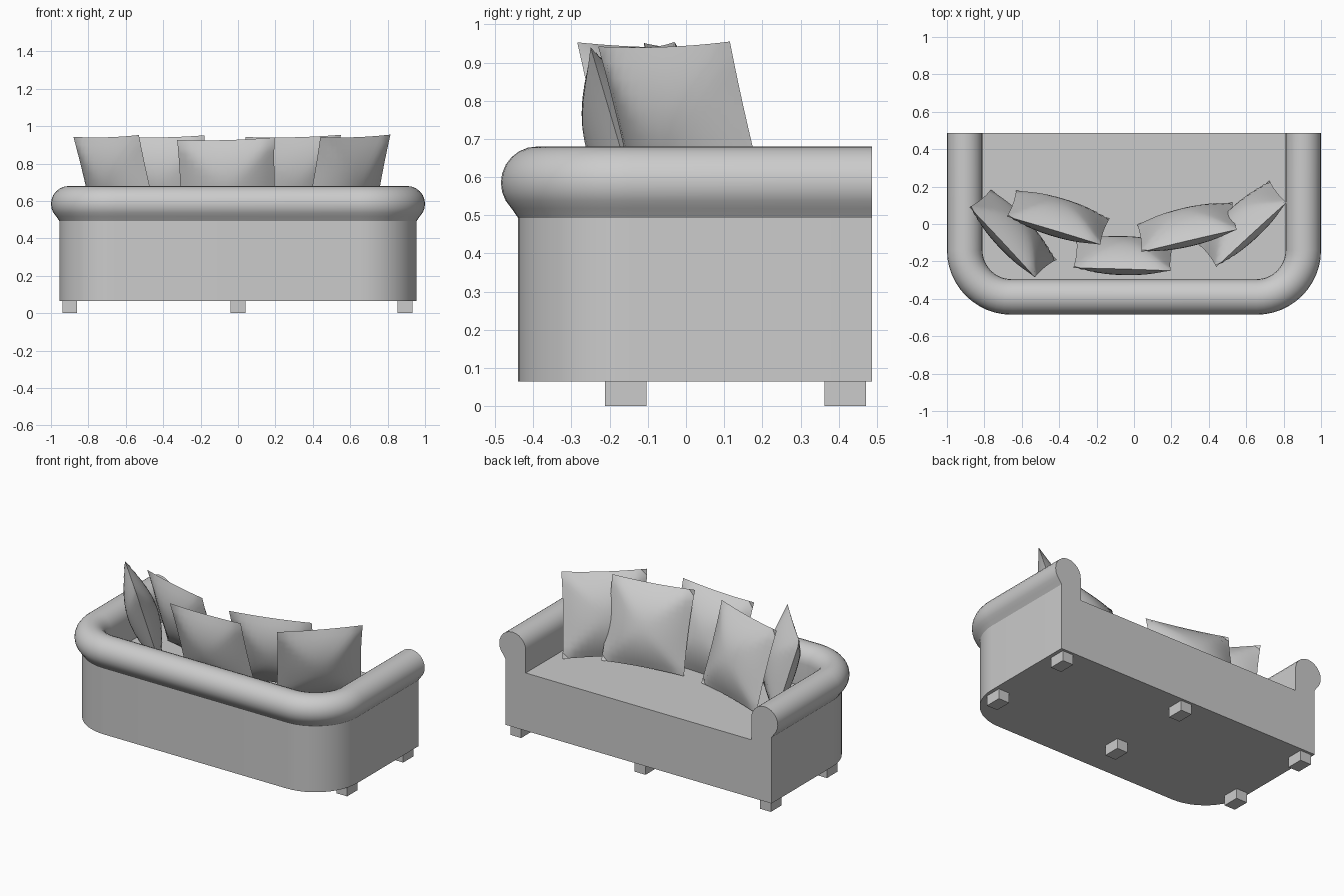
import bpy, bmesh, math
from mathutils import Vector, Matrix

cube = bpy.data.objects.get("Cube")
if cube:
    bpy.data.objects.remove(cube, do_unlink=True)

fabric = bpy.data.materials.new("grey_fabric")
fabric.use_nodes = True
GREY = (0.6, 0.6, 0.6, 1)
fabric.diffuse_color = GREY
fabric.node_tree.nodes["Principled BSDF"].inputs["Base Color"].default_value = GREY


def finish(bm, name, smooth_angle=None):
    """Turn a bmesh into a named, coloured object."""
    bmesh.ops.recalc_face_normals(bm, faces=bm.faces)
    mesh = bpy.data.meshes.new(name)
    bm.to_mesh(mesh)
    bm.free()
    mesh.materials.append(fabric)
    obj = bpy.data.objects.new(name, mesh)
    bpy.context.collection.objects.link(obj)
    if smooth_angle:
        bpy.ops.object.select_all(action='DESELECT')
        obj.select_set(True)
        bpy.context.view_layer.objects.active = obj
        bpy.ops.object.shade_smooth_by_angle(angle=math.radians(smooth_angle))
    return obj


# Sofa body: one wall-and-roll profile swept round a U, closed by seat, base and front
FRONT_Y, BASE_Z, SEAT_Z = 0.487, 0.065, 0.44
ROLL_R, ROLL_Z = 0.095, 0.585
CORNER_X, CORNER_Y, CORNER_R = 0.655, -0.14, 0.25

profile = [(0.05, BASE_Z), (0.05, 0.493)]
for i in range(16):
    a = math.radians(-45 + 225 * i / 15)
    profile.append((ROLL_R * math.cos(a), ROLL_Z + ROLL_R * math.sin(a)))
profile.append((-ROLL_R, SEAT_Z))

# Path stations: position on the centreline and outward direction
stations = [(Vector((CORNER_X + CORNER_R, FRONT_Y, 0)), Vector((1, 0, 0)))]
for side, start in ((1, 0), (-1, -90)):
    for i in range(13):
        a = math.radians(start - 90 * i / 12)
        out = Vector((math.cos(a), math.sin(a), 0))
        stations.append((Vector((side * CORNER_X, CORNER_Y, 0)) + CORNER_R * out, out))
stations.append((Vector((-CORNER_X - CORNER_R, FRONT_Y, 0)), Vector((-1, 0, 0))))

bm = bmesh.new()
rings = [[bm.verts.new(p + out * d + Vector((0, 0, z))) for d, z in profile]
         for p, out in stations]
for r0, r1 in zip(rings, rings[1:]):
    for i in range(len(profile) - 1):
        bm.faces.new((r0[i], r0[i + 1], r1[i + 1], r1[i]))
bm.faces.new([r[0] for r in rings])                 # underside
bm.faces.new([r[-1] for r in rings])                # seat
bm.faces.new(rings[0] + rings[-1][::-1])            # front panel with arm ends
finish(bm, "sofa_body", 30)

# Feet
for row, y in (("front", 0.417), ("back", -0.158)):
    for col, x in (("left", 0.893), ("middle", 0.0), ("right", -0.9)):
        bm = bmesh.new()
        bmesh.ops.create_cube(bm, size=1, matrix=Matrix.Translation((x, y, BASE_Z / 2))
                              @ Matrix.Diagonal((0.078, 0.108, BASE_Z, 1)))
        finish(bm, f"{row}_{col}_foot")


def pillow(name, a, b, lean=16.5, height=0.52, bulge=0.092, n=14):
    """Domed square cushion hanging from its top edge a-b, leaning back."""
    a, b = Vector(a), Vector(b)
    across = (b - a).normalized()
    forward = Vector((-across.y, across.x, 0)).normalized()
    t = math.radians(lean)
    down = forward * math.sin(t) - Vector((0, 0, math.cos(t)))
    down = (down - across * down.dot(across)).normalized()
    normal = down.cross(across)
    centre = (a + b) / 2 + down * height / 2
    half_w, half_h = (b - a).length / 2, height / 2
    bm = bmesh.new()
    for side in (1, -1):
        grid = bmesh.ops.create_grid(bm, x_segments=n, y_segments=n, size=1)
        for v in grid["verts"]:
            u, w = v.co.x, v.co.y
            m = max(abs(u), abs(w))
            dome = 0.6 * (1 - m ** 2.2) + 0.4 * (1 - u * u) * (1 - w * w)
            pu = u * (1 - 0.03 * (1 - w * w))
            pw = w * (1 - 0.03 * (1 - u * u))
            v.co = (centre + across * pu * half_w - down * pw * half_h
                    + normal * side * bulge * dome)
    bmesh.ops.remove_doubles(bm, verts=bm.verts, dist=0.0005)
    finish(bm, name, 30)


# Five loose pillows along the back, from the right arm to the left arm
pillow("right_end_pillow", (-0.88, 0.09, 0.943), (-0.53, -0.285, 0.953))
pillow("right_inner_pillow", (-0.68, 0.04, 0.943), (-0.18, -0.11, 0.951))
pillow("middle_pillow", (-0.325, -0.235, 0.926), (0.195, -0.25, 0.94))
pillow("left_inner_pillow", (0.04, -0.15, 0.942), (0.55, -0.03, 0.954))
pillow("left_end_pillow", (0.44, -0.23, 0.942), (0.815, 0.115, 0.955))
